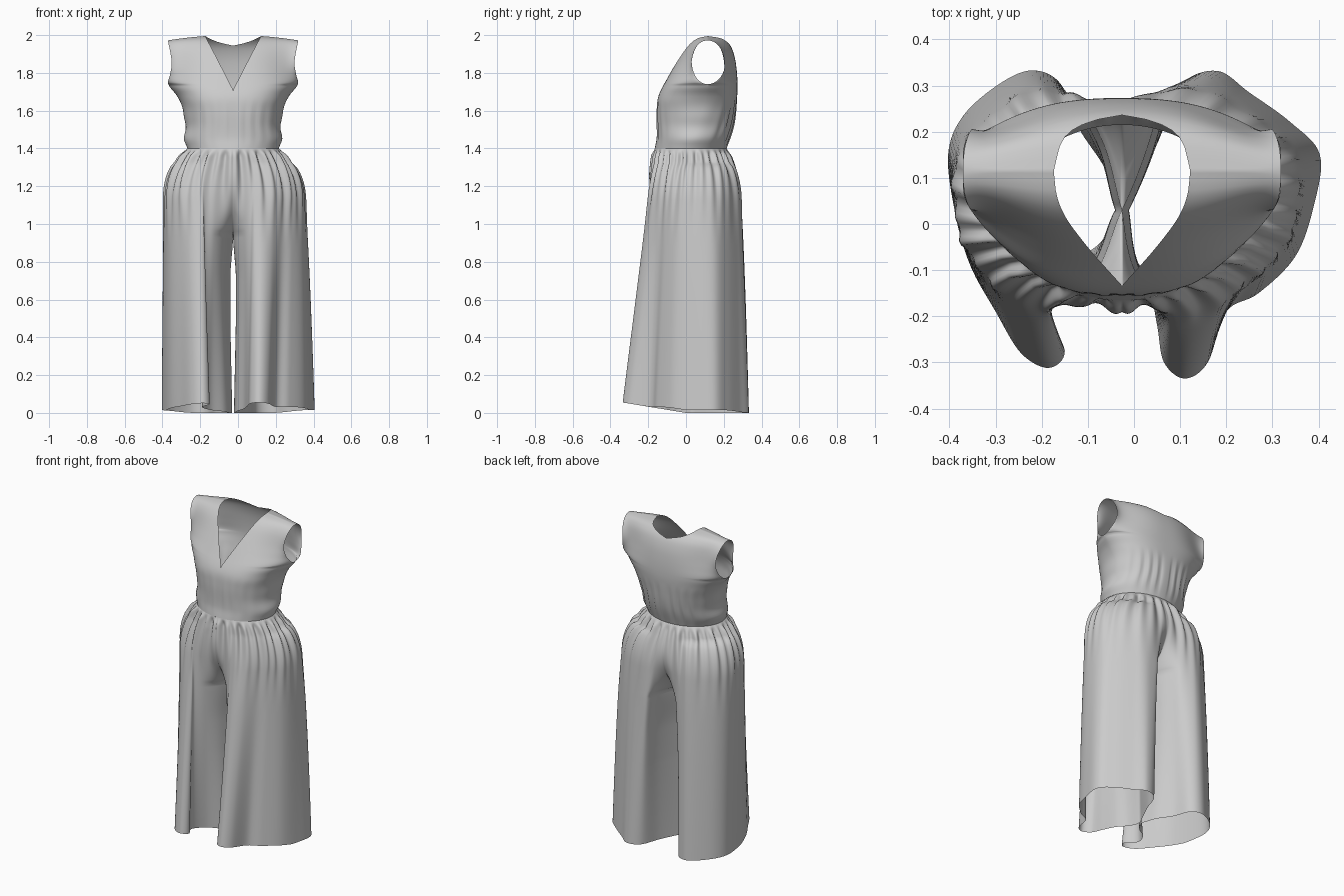
import bpy, bmesh, math

if "Cube" in bpy.data.objects:
    bpy.data.objects.remove(bpy.data.objects["Cube"])

CX = -0.026          # centre seam of the garment
ZW = 1.40            # waist height


def clamp(v, a=0.0, b=1.0):
    return max(a, min(b, v))


def smooth(v):
    v = clamp(v)
    return v * v * (3 - 2 * v)


def lerp(a, b, t):
    return a + (b - a) * t


def profile(keys, z):
    """Smooth curve through (position, value) keys."""
    n = len(keys)
    z = clamp(z, keys[0][0], keys[-1][0])
    i = 0
    while i < n - 2 and z > keys[i + 1][0]:
        i += 1

    def slope(k):
        a, b = keys[max(k - 1, 0)], keys[min(k + 1, n - 1)]
        return (b[1] - a[1]) / (b[0] - a[0])
    (z0, v0), (z1, v1) = keys[i], keys[i + 1]
    h = z1 - z0
    t = (z - z0) / h
    return ((2 * t**3 - 3 * t**2 + 1) * v0 + (t**3 - 2 * t**2 + t) * h * slope(i)
            + (3 * t**2 - 2 * t**3) * v1 + (t**3 - t**2) * h * slope(i + 1))


def sheet(bm, fn, nu, nv):
    """Grid of quads from fn(u, v) with u, v in 0..1."""
    rows = [[bm.verts.new(fn(i / nu, j / nv)) for i in range(nu + 1)] for j in range(nv + 1)]
    for j in range(nv):
        for i in range(nu):
            bm.faces.new((rows[j][i], rows[j][i + 1], rows[j + 1][i + 1], rows[j + 1][i]))


def finish(bm, name):
    """Sew coincident edges together and make a smooth object."""
    bmesh.ops.remove_doubles(bm, verts=bm.verts, dist=2e-4)
    bmesh.ops.recalc_face_normals(bm, faces=bm.faces)
    me = bpy.data.meshes.new(name)
    bm.to_mesh(me)
    bm.free()
    for p in me.polygons:
        p.use_smooth = True
    ob = bpy.data.objects.new(name, me)
    bpy.context.collection.objects.link(ob)
    return ob


# Bodice: front and back panels, sewn at sides and shoulders
WIDTH = [(1.40, .242), (1.46, .258), (1.54, .254), (1.61, .267), (1.68, .298),
         (1.74, .343), (1.80, .333), (1.87, .325), (2.0, .345)]
FRONT = [(1.40, -.165), (1.46, -.155), (1.60, -.155), (1.68, -.145), (1.77, -.10),
         (1.90, -.025), (1.96, .02), (1.99, .065), (2.0, .115)]
BACK = [(1.40, .215), (1.50, .245), (1.60, .262), (1.72, .273), (1.85, .264),
        (1.93, .243), (1.97, .215), (1.99, .18), (2.0, .115)]
SIDE = [(1.40, .025), (1.55, .07), (1.74, .115), (2.0, .115)]


def bodice_panel(side, back):
    def fn(u, v):
        if v < .5:
            z = lerp(ZW, 1.74, v * 2)
        else:
            z = 1.87 - .13 * math.cos(math.pi * (v * 2 - 1))
        half = profile(WIDTH, z)
        # neckline: deep V in front, shallow scoop behind
        if back:
            neck = .148 * math.sqrt(clamp((z - 1.95) / .05))
        else:
            neck = .148 * clamp((z - 1.71) / .29)
        s = math.sin(lerp(math.asin(neck / half), math.pi / 2, u))
        # armhole opens between the two side edges
        hole = .088 * math.sqrt(clamp(1 - ((z - 1.87) / .13) ** 2)) if z > 1.74 else 0
        hole *= s ** 4
        edge = profile(SIDE, z) + (hole if back else -hole)
        mid = profile(BACK if back else FRONT, z)
        k = clamp((z - ZW) / .25)
        bulge = max(0, 1 - s ** (2 + (.5 if back else .9) * k)) ** (.5 + .35 * smooth((z - 1.62) / .3))
        y = lerp(edge, mid, bulge)
        # soft gathers above the waist
        g = .006 * math.sin(math.pi * clamp((z - ZW) / .27)) * math.sin(17 * s + 9 * z * s)
        y += (g if back else g * .4) * bulge
        x = half * s + .005 * s ** 4 * math.sin((z - ZW) * 45) * clamp((1.7 - z) * 5) * clamp((z - ZW) * 20)
        return (CX + side * x, y, z - .028 * s * s * clamp((z - 1.74) / .26))
    return fn


bm = bmesh.new()
for side in (-1, 1):
    for back in (False, True):
        sheet(bm, bodice_panel(side, back), 28, 52)
finish(bm, "bodice")

# Trouser legs: hem outline from front inseam round the outside to back inseam
REAR = [82, 100, 118, 136, 148, 160, 170, 175, 180]
ANGLES_LEFT = [0, 6, 14, 23, 28, 34, 42, 54, 67] + REAR
ANGLES_RIGHT = [0, 5, 10, 16, 20, 27, 36, 50, 65] + REAR
HEM_LEFT = [(CX, .03), (-.07, -.04), (-.15, -.10), (-.19, -.19), (-.15, -.275), (-.185, -.312),
            (-.245, -.28), (-.30, -.19), (-.355, -.09), (-.387, .02), (-.403, .15), (-.37, .235),
            (-.29, .305), (-.22, .333), (-.16, .305), (-.12, .21), (-.06, .12), (CX, .03)]
HEM_RIGHT = [(CX, .03), (-.01, -.05), (.03, -.13), (.05, -.22), (.065, -.30), (.11, -.335),
             (.16, -.30), (.20, -.19), (.27, -.15), (.35, -.07), (.39, .04), (.403, .15),
             (.34, .22), (.25, .285), (.18, .332), (.10, .30), (.05, .18), (CX, .03)]


def leg(side, hem, angles):
    n = len(hem) - 1
    kx = [(i, p[0]) for i, p in enumerate(hem)]
    ky = [(i, p[1]) for i, p in enumerate(hem)]
    ka = [(i, a) for i, a in enumerate(angles)]

    def fn(u, v):
        z = ZW * (1 - v ** 1.3)
        deg = profile(ka, u * n)
        a = math.radians(deg)
        sa, ca = math.sin(a), math.cos(a)
        # puffed ring from waist to hip
        p = math.sin(math.pi / 2 * clamp((ZW - z) / .28)) ** .85
        rx = lerp(.242, .36, p)
        ry = lerp(.19, .22 if ca > 0 else .265, p)
        # gathers under the waistband
        fade = smooth((ZW - z) / .04) * clamp((z - .85) / .5) ** 1.5
        ripple = fade * (.045 * math.sin(deg * .55 + side * sa) + .03 * math.sin(deg * .27 + 2 + side * 2 * sa))
        x = CX + side * rx * sa * (1 + ripple)
        y = .025 - ry * ca * (1 + ripple)
        # blend to the hem: seam columns close at the crotch, outer ones hang down
        near = math.exp(-(min(deg, 180 - deg) / (9 if ca > 0 else 8)) ** 2)
        hang = lerp(lerp(.95, .4, smooth((deg - 20) / 90)), .85, smooth((deg - 150) / 18))
        t = clamp((1.32 - z) / 1.32) ** hang
        q = clamp((1.3 - z) / .36)
        t = lerp(t, 1 - (1 - q ** 2.2) ** .62, near)
        x = lerp(x, profile(kx, u * n), t)
        y = lerp(y, profile(ky, u * n), t)
        x += side * .015 * near * smooth((.95 - z) / .25) * lerp(.3, 1, clamp(z / .5))
        # hem rises towards the front and a little at the outside
        rise = .055 * clamp(-y / .335) + .015 * smooth((abs(x - CX) - .2) / .2)
        z += rise * clamp(1 - z / 1.3)
        return (x, y, z)
    return fn


bm = bmesh.new()
sheet(bm, leg(-1, HEM_LEFT, ANGLES_LEFT), 136, 80)
sheet(bm, leg(1, HEM_RIGHT, ANGLES_RIGHT), 136, 80)
finish(bm, "wide_trousers")
